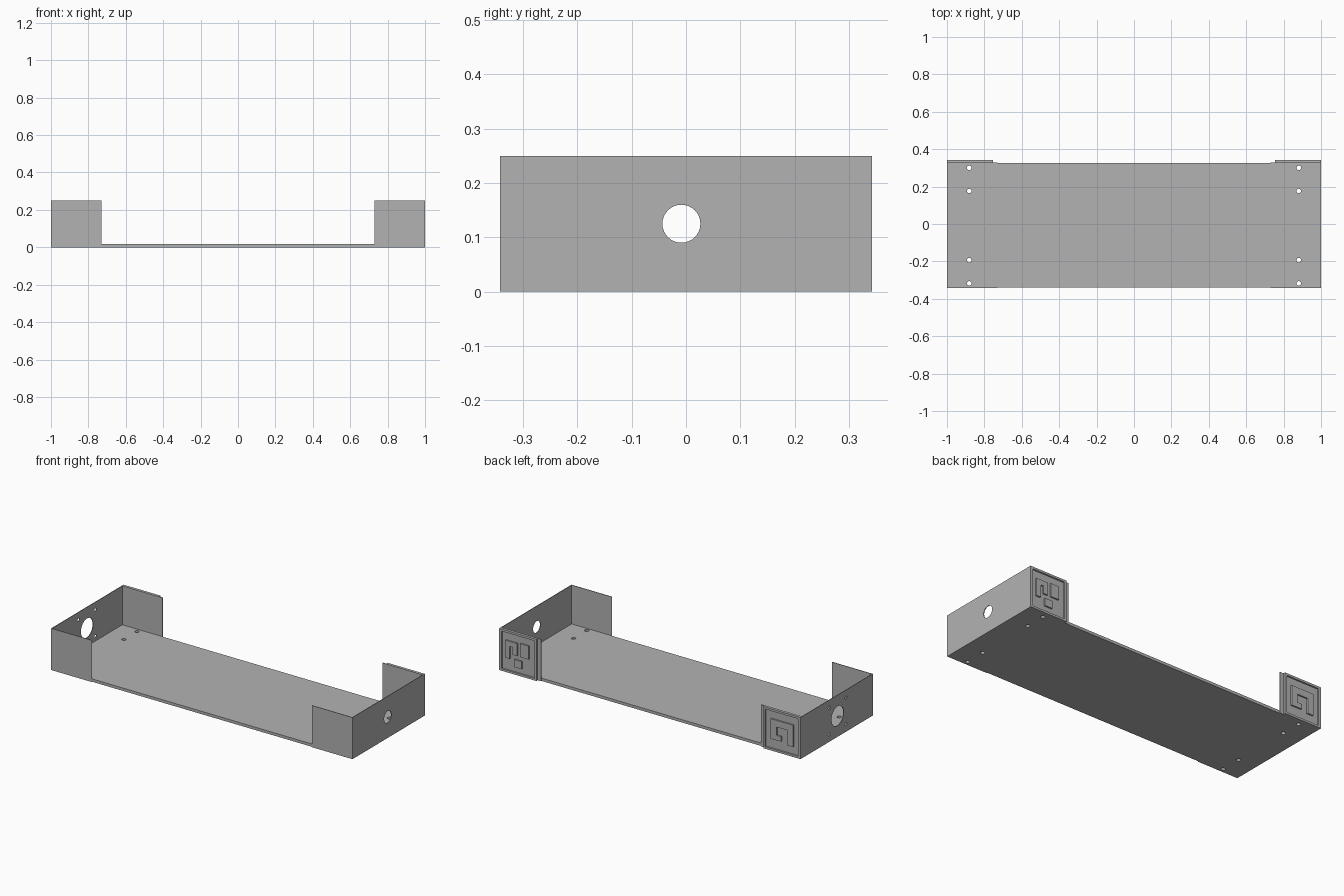
import bpy
import bmesh
from math import pi
from mathutils import Matrix, Vector

old = bpy.data.objects.get("Cube")
if old:
    bpy.data.objects.remove(old, do_unlink=True)

grey = bpy.data.materials.new("plain_grey")
grey.use_nodes = True
grey.diffuse_color = (0.448, 0.448, 0.448, 1)
grey.node_tree.nodes["Principled BSDF"].inputs["Base Color"].default_value = grey.diffuse_color

T = 0.004                      # sheet thickness
FRONT, BACK = -0.343, 0.343
BODY_BACK = 0.326              # rear edge of the floor
MID = (FRONT + BODY_BACK) / 2  # middle of the tray body
HEIGHT = 0.25


def finish(bm, name):
    bmesh.ops.recalc_face_normals(bm, faces=bm.faces)
    mesh = bpy.data.meshes.new(name)
    bm.to_mesh(mesh)
    bm.free()
    mesh.materials.append(grey)
    obj = bpy.data.objects.new(name, mesh)
    bpy.context.collection.objects.link(obj)
    return obj


def box_bm(xs, ys, zs):
    bm = bmesh.new()
    lo, hi = (Vector(p) for p in zip(sorted(xs), sorted(ys), sorted(zs)))
    bmesh.ops.create_cube(bm, size=1, matrix=Matrix.Translation((lo + hi) / 2) @ Matrix.Diagonal((*(hi - lo), 1)))
    return bm


def box(name, xs, ys, zs):
    return finish(box_bm(xs, ys, zs), name)


def drill(obj, holes, axis):
    """Cut round holes, each given as (centre, radius), along one axis."""
    bm = bmesh.new()
    turn = Matrix.Rotation(pi / 2, 4, 'Y') if axis == 'X' else Matrix()
    for centre, radius in holes:
        bmesh.ops.create_cone(bm, cap_ends=True, segments=32, radius1=radius, radius2=radius,
                              depth=0.1, matrix=Matrix.Translation(centre) @ turn)
    cutter = finish(bm, "hole_cutter")
    cutter.hide_render = True
    mod = obj.modifiers.new("holes", 'BOOLEAN')
    mod.operation, mod.solver, mod.object = 'DIFFERENCE', 'EXACT', cutter
    graph = bpy.context.evaluated_depsgraph_get()
    obj.data = bpy.data.meshes.new_from_object(obj.evaluated_get(graph))
    obj.modifiers.clear()
    bpy.data.objects.remove(cutter, do_unlink=True)


# Floor with mounting holes near both ends
floor = box("floor", (-1 + T, 1 - T), (FRONT + T, BODY_BACK), (0, 0.017))
drill(floor, [((x, MID + dy, 0), 0.012) for x in (-0.881, 0.881)
              for dy in (-0.309, -0.185, 0.185, 0.309)], 'Z')

# Relief bars: distances from the outer end, then heights
ARCH = [((0.05, 0.09), (0.06, 0.15)), ((0.05, 0.20), (0.15, 0.19)),
        ((0.16, 0.20), (0.07, 0.15)), ((0.13, 0.16), (0.07, 0.10))]
BLOCKS = [((0.04, 0.07), (0.085, 0.16)), ((0.04, 0.118), (0.16, 0.19)),
          ((0.09, 0.118), (0.115, 0.16)), ((0.14, 0.195), (0.115, 0.195)),
          ((0.10, 0.15), (0.045, 0.09))]

for side, s, bars in (("left", 1, BLOCKS), ("right", -1, ARCH)):
    # End wall with its round opening
    wall = box(side + "_end_wall", (s * (1 - T), s), (FRONT, BACK), (0, HEIGHT))
    if s > 0:
        holes = [((s, MID, 0.125), 0.035)]
    else:
        holes = [((s, MID, 0.125), 0.058)]
        holes += [((s, MID + a, 0.125 + b), 0.009) for a in (-0.08, 0.08) for b in (-0.08, 0.08)]
    drill(wall, holes, 'X')

    # Folded corner tabs
    inner = (s * 0.73, s * (1 - T))
    box(side + "_front_tab", inner, (FRONT, FRONT + T), (0, HEIGHT))
    box(side + "_back_tab", inner, (BODY_BACK, BODY_BACK + T), (0, HEIGHT))

    # Rimmed rear tile
    bm = box_bm((s * 0.753, s * (1 - T)), (BODY_BACK + T, BACK), (0, HEIGHT))
    bm.normal_update()
    rear = max(bm.faces, key=lambda f: f.normal.y)
    bmesh.ops.inset_region(bm, faces=[rear], thickness=0.018, depth=0)
    bmesh.ops.inset_region(bm, faces=[rear], thickness=0.0005, depth=-0.009)
    finish(bm, side + "_rear_tile")

    # Raised bars inside the rim
    for i, (us, zs) in enumerate(bars):
        box(f"{side}_relief_bar_{i + 1}", [s * (1 - u) for u in us], (BACK - 0.0095, BACK), zs)
